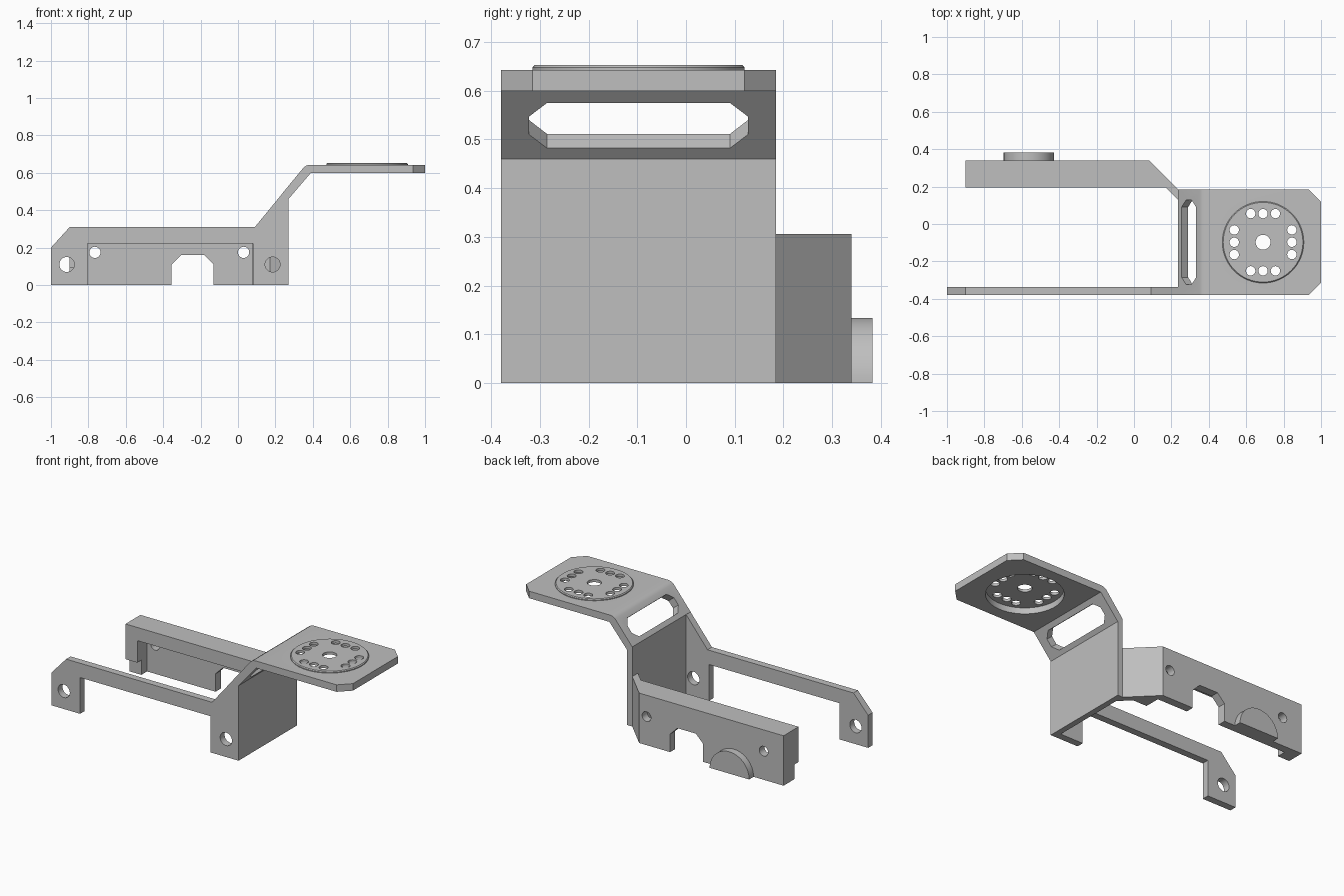
import bpy, bmesh, math
from mathutils import Matrix, Vector

cube = bpy.data.objects.get("Cube")
if cube:
    bpy.data.objects.remove(cube, do_unlink=True)

grey = bpy.data.materials.new("plain_grey")
grey.use_nodes = True
grey.diffuse_color = (0.52, 0.52, 0.52, 1)
grey.node_tree.nodes["Principled BSDF"].inputs["Base Color"].default_value = (0.52, 0.52, 0.52, 1)


def prism(name, pts, axis, lo, hi):
    """Extrude a closed outline along y (outline in x, z) or z (outline in x, y)."""
    place = (lambda a, b, t: (a, t, b)) if axis == "y" else (lambda a, b, t: (a, b, t))
    bm = bmesh.new()
    low = [bm.verts.new(place(a, b, lo)) for a, b in pts]
    high = [bm.verts.new(place(a, b, hi)) for a, b in pts]
    bm.faces.new(low)
    bm.faces.new(high)
    n = len(pts)
    for i in range(n):
        j = (i + 1) % n
        bm.faces.new((low[i], low[j], high[j], high[i]))
    bmesh.ops.recalc_face_normals(bm, faces=bm.faces)
    mesh = bpy.data.meshes.new(name)
    bm.to_mesh(mesh)
    bm.free()
    mesh.materials.append(grey)
    ob = bpy.data.objects.new(name, mesh)
    bpy.context.collection.objects.link(ob)
    return ob


def circle(cx, cy, r, n=32, sweep=math.tau):
    count = n if sweep == math.tau else n + 1
    return [(cx + r * math.cos(sweep * i / n), cy + r * math.sin(sweep * i / n))
            for i in range(count)]


def rect(x0, x1, y0, y1):
    return [(x0, y0), (x1, y0), (x1, y1), (x0, y1)]


def bake(ob, cutters=()):
    """Subtract the cutters, freeze the result and discard the helpers."""
    for c in cutters:
        c.hide_render = True
        mod = ob.modifiers.new("cut", "BOOLEAN")
        mod.operation = "DIFFERENCE"
        mod.solver = "EXACT"
        mod.object = c
    bpy.context.view_layer.update()
    graph = bpy.context.evaluated_depsgraph_get()
    mesh = bpy.data.meshes.new_from_object(ob.evaluated_get(graph))
    ob.modifiers.clear()
    ob.data = mesh
    for c in cutters:
        bpy.data.objects.remove(c, do_unlink=True)


FRONT, BACK = -0.38, 0.185
MID = (FRONT + BACK) / 2
DISC_X = 0.69

# Upright wall, sloped web and top plate as one bent sheet
sheet = prism("bent_bracket", [
    (0.235, 0), (0.27, 0), (0.27, 0.46), (0.39, 0.6), (1, 0.6), (1, 0.643),
    (0.385, 0.643), (0.368, 0.64), (0.352, 0.63), (0.235, 0.488)], "y", FRONT, BACK)

# Elongated slot cut square to the sloped web
a, b, c = 0.061, 0.225, 0.037
slot = prism("slot_cutter", [
    (-a, c - b), (c - a, -b), (a - c, -b), (a, c - b),
    (a, b - c), (a - c, b), (c - a, b), (-a, b - c)], "z", -0.1, 0.12)
slot.data.transform(Matrix.Translation(Vector((0.329, MID, 0.5285)))
                    @ Matrix.Rotation(math.radians(-50), 4, "Y"))

# Clipped plate corners and the recess under the disc
corners = [prism("corner_cutter", [(0.935, y), (1.1, y), (1.1, y - s * 0.165)], "z", 0.5, 0.8)
           for y, s in ((BACK, 1), (FRONT, -1))]
recess = prism("recess_cutter", circle(DISC_X, MID, 0.213, 64), "z", 0.5, 0.8)
bake(sheet, [slot, recess] + corners)

# Thin mounting disc with a ring of screw holes
disc = prism("mounting_disc", circle(DISC_X, MID, 0.218, 64), "z", 0.637, 0.653)
bevel = disc.modifiers.new("rim", "BEVEL")
bevel.width = 0.005
bevel.segments = 1
bevel.limit_method = "ANGLE"
bevel.angle_limit = math.radians(60)
holes = [(0, 0, 0.04)]
for side in (-1, 1):
    for k in (-1, 0, 1):
        holes.append((k * 0.066, side * 0.153, 0.025))
        holes.append((side * 0.154, k * 0.066, 0.025))
bake(disc, [prism("hole_cutter", circle(DISC_X + x, MID + y, r, 24), "z", 0.5, 0.8)
            for x, y, r in holes])

# Front arm: thin rail with a leg at each end and a gusset up the slope
rail = prism("front_arm", [
    (-1, 0), (-0.805, 0), (-0.805, 0.222), (0.08, 0.222), (0.08, 0), (0.27, 0),
    (0.27, 0.46), (0.352, 0.556), (0.352, 0.63), (0.09, 0.31), (-0.9, 0.31), (-1, 0.2)],
    "y", FRONT, -0.337)
bake(rail, [prism("hole_cutter", circle(x, 0.11, 0.04), "y", -0.5, -0.3)
            for x in (-0.915, 0.185)])

# Back arm: deep block with an angled link to the wall
block = prism("back_arm", [
    (-0.9, 0.195), (0.17, 0.195), (0.235, 0.13), (0.25, 0.13), (0.25, BACK),
    (0.235, BACK), (0.08, 0.34), (-0.9, 0.34)], "z", 0, 0.306)
cavity = prism("cavity_cutter", rect(-0.82, 0.075, 0.1, 0.29), "z", -0.2, 0.225)
step = prism("step_cutter", rect(-1, -0.81, 0.1, 0.235), "z", -0.2, 0.09)
notch = prism("notch_cutter", [
    (-0.355, -0.1), (-0.13, -0.1), (-0.13, 0.11), (-0.18, 0.16),
    (-0.305, 0.16), (-0.355, 0.11)], "y", 0.25, 0.5)
screws = [prism("hole_cutter", circle(x, 0.175, 0.03, 24), "y", 0.25, 0.5)
          for x in (-0.765, 0.03)]
bake(block, [cavity, step, notch] + screws)

# Half-round boss on the outside of the back arm
boss = prism("half_round_boss", circle(-0.5625, 0, 0.134, 32, math.pi), "y", 0.33, 0.383)

# Smooth the round parts and keep the creases sharp
parts = [sheet, disc, rail, block, boss]
bpy.ops.object.select_all(action="DESELECT")
for ob in parts:
    ob.select_set(True)
bpy.context.view_layer.objects.active = sheet
bpy.ops.object.shade_smooth_by_angle(angle=math.radians(30))
